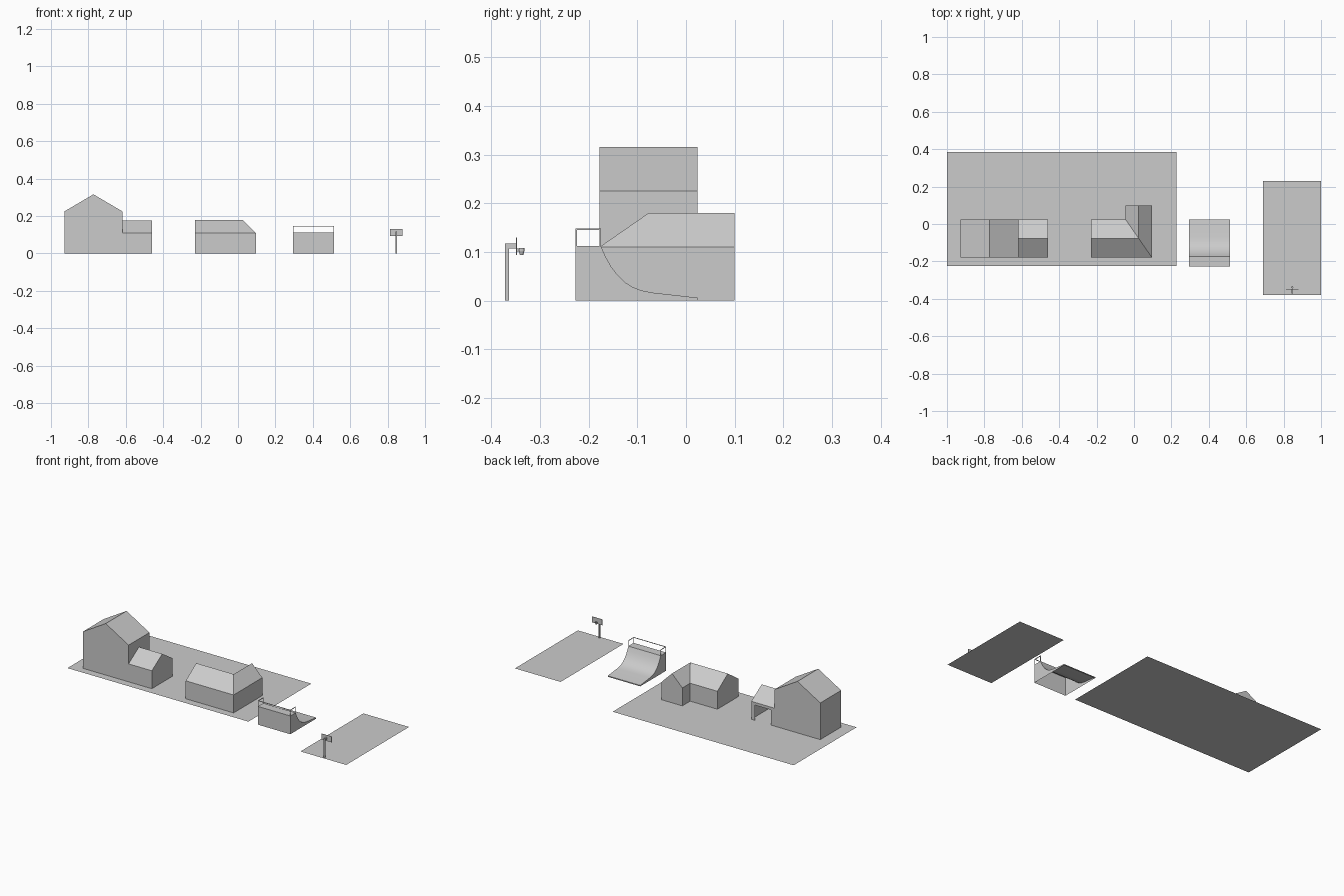
import bpy, bmesh, math
from mathutils import Vector

if "Cube" in bpy.data.objects:
    bpy.data.objects.remove(bpy.data.objects["Cube"])


def mesh(name, verts, faces):
    me = bpy.data.meshes.new(name)
    me.from_pydata(verts, [], faces)
    bm = bmesh.new()
    bm.from_mesh(me)
    bmesh.ops.recalc_face_normals(bm, faces=bm.faces)
    bm.to_mesh(me)
    bm.free()
    ob = bpy.data.objects.new(name, me)
    bpy.context.collection.objects.link(ob)
    return ob


def plane(name, x0, x1, y0, y1):
    ob = mesh(name, [(x0, y0, 0), (x1, y0, 0), (x1, y1, 0), (x0, y1, 0)], [(0, 1, 2, 3)])
    if ob.data.polygons[0].normal.z < 0:
        ob.data.flip_normals()
    return ob


def box(name, x0, x1, y0, y1, z0, z1):
    v = [(x, y, z) for x in (x0, x1) for y in (y0, y1) for z in (z0, z1)]
    return mesh(name, v, [(0, 1, 3, 2), (4, 5, 7, 6), (0, 1, 5, 4),
                          (2, 3, 7, 6), (0, 2, 6, 4), (1, 3, 7, 5)])


def extrude(name, prof, to3d, a, b, skip=(), caps=(True, True)):
    # Sweep a 2D profile between a and b, leaving out the skipped sides
    n = len(prof)
    v = [to3d(p, a) for p in prof] + [to3d(p, b) for p in prof]
    f = [(i, (i + 1) % n, n + (i + 1) % n, n + i) for i in range(n) if i not in skip]
    if caps[0]:
        f.append(tuple(range(n)))
    if caps[1]:
        f.append(tuple(range(n, 2 * n)))
    return mesh(name, v, f)


def along_y(p, t):
    return (p[0], t, p[1])


def along_x(p, t):
    return (t, p[0], p[1])


F, B, RY = -0.178, 0.024, -0.077   # house front, back and ridge line

# Ground sheets
plane("yard", -1, 0.228, -0.225, 0.385)
plane("court", 0.69, 1, -0.38, 0.23)

# Tall gabled house
extrude("tall_house", [(-0.928, 0), (-0.618, 0), (-0.618, 0.225), (-0.773, 0.316), (-0.928, 0.225)],
        along_y, F, B, skip=(0,))

# Garage: hollow shell, doorway in its back wall
gx0, gx1 = -0.618, -0.46
extrude("garage", [(F, 0), (B, 0), (B, 0.11), (RY, 0.175), (F, 0.11)],
        along_x, gx0, gx1, skip=(0, 1), caps=(False, True))
d0, d1, dz = gx0 + 0.025, gx1 - 0.025, 0.093
mesh("garage_back_wall", [along_y(p, B) for p in (
    (gx0, 0), (d0, 0), (d0, dz), (d1, dz), (d1, 0), (gx1, 0), (gx1, 0.11), (gx0, 0.11))],
    [tuple(range(8))])

# L-shaped bungalow with a hip at the outer corner and a valley inside
plan = [(-0.23, F), (0.095, F), (0.095, 0.1), (-0.045, 0.1), (-0.045, B), (-0.23, B)]
v = [(x, y, 0) for x, y in plan] + [(x, y, 0.11) for x, y in plan]
v += [(-0.23, RY, 0.18), (0.025, RY, 0.18), (0.025, 0.1, 0.18)]
walls = [(i, i + 1, i + 7, i + 6) for i in (0, 1, 3, 4)] + [(2, 3, 9, 14, 8), (5, 0, 6, 12, 11)]
roof = [(6, 7, 13, 12), (7, 8, 14, 13), (9, 10, 13, 14), (10, 11, 12, 13)]
mesh("bungalow", v, walls + roof)

# Skate ramp: quarter pipe shell, open underneath
rx0, rx1 = 0.294, 0.514
curve = [(-0.175, 0.112), (-0.165, 0.090), (-0.154, 0.070), (-0.141, 0.053), (-0.126, 0.038),
         (-0.110, 0.028), (-0.092, 0.021), (-0.07, 0.0165), (0.024, 0.006)]
prof = [(-0.227, 0), (-0.227, 0.112)] + curve + [(0.024, 0)]
ramp = extrude("skate_ramp", prof, along_x, rx0, rx1, skip=(len(prof) - 1,))
for p in ramp.data.polygons:
    p.use_smooth = len(p.vertices) == 4
ramp.data.set_sharp_from_angle(angle=math.radians(30))

# Ramp platform railing on three sides
t, ry0, ry1, top = 0.003, -0.227, -0.175, 0.148
for side, x in (("left", rx0), ("right", rx1 - t)):
    for end, y in (("front", ry0), ("back", ry1 - t)):
        box(f"rail_post_{side}_{end}", x, x + t, y, y + t, 0.112, top)
    box(f"rail_{side}", x, x + t, ry0, ry1, top - t, top)
box("rail_front", rx0, rx1, ry0, ry0 + t, top - t, top)

# Basketball stand
cx = 0.846
box("hoop_pole", cx - 0.004, cx + 0.004, -0.372, -0.364, 0, 0.117)
box("hoop_arm", cx - 0.004, cx + 0.004, -0.364, -0.349, 0.107, 0.117)
box("backboard", cx - 0.034, cx + 0.034, -0.349, -0.347, 0.094, 0.13)
box("hoop_bracket", cx - 0.002, cx + 0.002, -0.347, -0.342, 0.101, 0.107)

# Ring and tapering net, open top and bottom
n, cy = 12, -0.338
v = []
for r, z in ((0.0058, 0.108), (0.0058, 0.102), (0.0035, 0.094)):
    for i in range(n):
        a = 2 * math.pi * i / n
        v.append((cx + r * math.cos(a), cy + r * math.sin(a), z))
mesh("hoop_net", v, [(k + i, k + (i + 1) % n, k + n + (i + 1) % n, k + n + i)
                     for k in (0, n) for i in range(n)])
